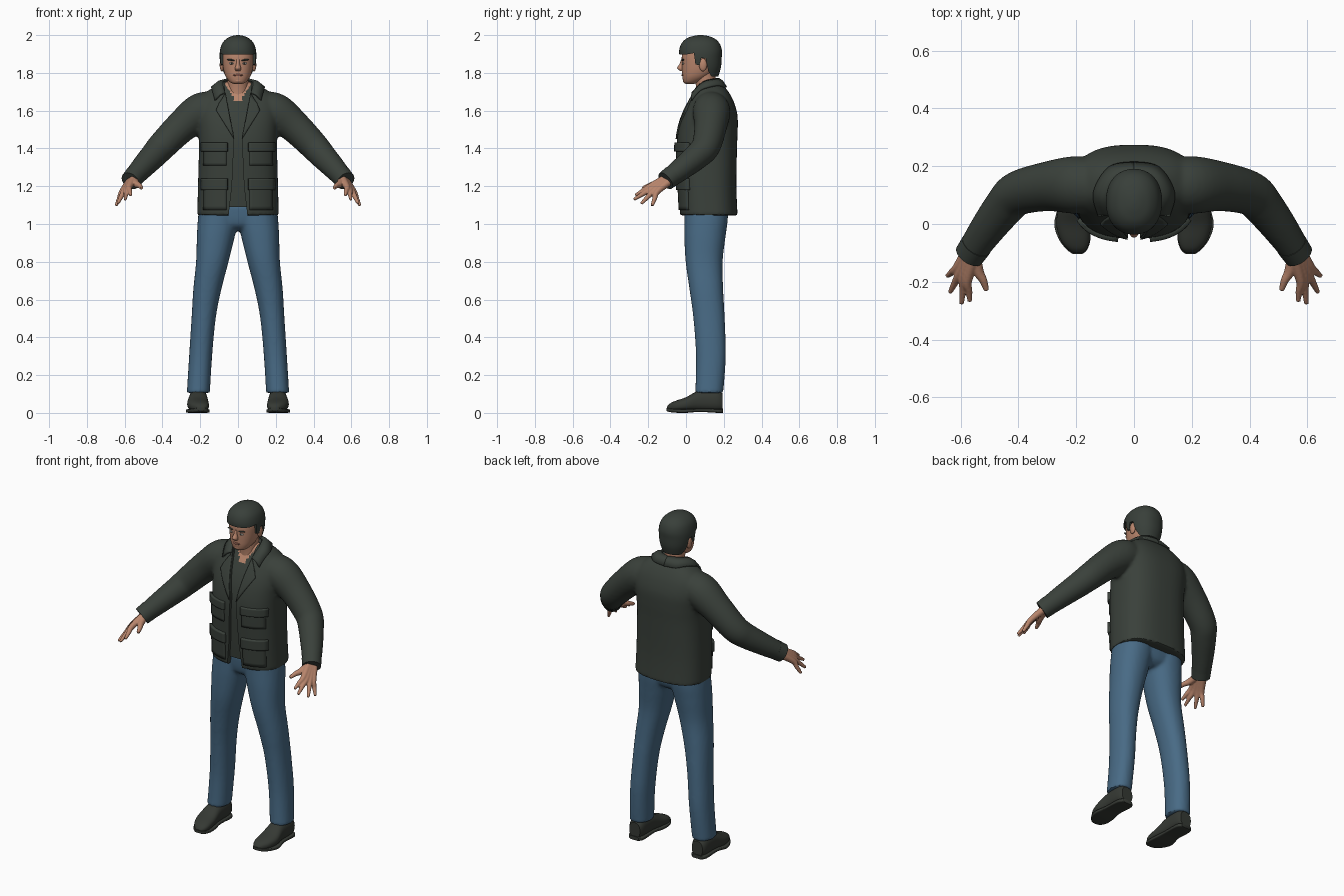
import bpy, bmesh, math
from mathutils import Vector, Matrix, Quaternion
from mathutils.bvhtree import BVHTree

if "Cube" in bpy.data.objects:
    bpy.data.objects.remove(bpy.data.objects["Cube"])


def material(name, r, g, b):
    m = bpy.data.materials.new(name)
    m.use_nodes = True
    m.diffuse_color = (r, g, b, 1)
    bsdf = m.node_tree.nodes["Principled BSDF"]
    bsdf.inputs["Base Color"].default_value = (r, g, b, 1)
    bsdf.inputs["Roughness"].default_value = 0.8
    return m


CLOTH = material("dark_green_cloth", .042, .052, .043)
DENIM = material("blue_denim", .065, .145, .235)
SKIN = material("skin", .48, .235, .15)
HAIR = material("dark_hair", .04, .05, .042)
LEATHER = material("dark_leather", .036, .041, .034)
LIPS = material("lips", .3, .12, .085)
WHITE = material("eye_white", .55, .5, .45)
FLAT = Quaternion()
FORWARD = Vector((0, -1, 0)).to_track_quat('Z', 'Y')


def spline(keys, steps):
    """Smoothly interpolate a list of equal-length tuples."""
    k = [keys[0]] + list(keys) + [keys[-1]]
    out = []
    for i in range(1, len(k) - 2):
        for s in range(steps):
            t = s / steps
            out.append([b + .5 * t * (c - a + t * (2 * a - 5 * b + 4 * c - d + t * (3 * (b - c) + d - a)))
                        for a, b, c, d in zip(*k[i - 1:i + 3])])
    return out + [list(keys[-1])]


def loft(bm, keys, turn=None, side=1, n=32, p=2.0, steps=5):
    """Skin closed rings (x, y, z, rx, ry); without a fixed turn they follow the path."""
    rings = spline([k if len(k) == 5 else (*k, k[3]) for k in keys], steps)
    pts = [Vector((r[0] * side, r[1], r[2])) for r in rings]
    loops = []
    for i, r in enumerate(rings):
        tangent = pts[min(i + 1, len(pts) - 1)] - pts[max(i - 1, 0)]
        q = turn or tangent.to_track_quat('Z', 'Y')
        loop = []
        for j in range(n):
            c, s = math.cos(math.tau * j / n), math.sin(math.tau * j / n)
            u = math.copysign(abs(c) ** (2 / p), c) * r[3]
            v = math.copysign(abs(s) ** (2 / p), s) * r[4]
            loop.append(bm.verts.new(pts[i] + q @ Vector((u, v, 0))))
        loops.append(loop)
    for a, b in zip(loops, loops[1:]):
        for j in range(n):
            bm.faces.new((a[j - 1], a[j], b[j], b[j - 1]))
    bm.faces.new(loops[0])
    bm.faces.new(loops[-1])


def finish(name, bm, mat, mirror=False):
    bmesh.ops.recalc_face_normals(bm, faces=bm.faces)
    me = bpy.data.meshes.new(name)
    bm.to_mesh(me)
    bm.free()
    me.materials.append(mat)
    ob = bpy.data.objects.new(name, me)
    bpy.context.scene.collection.objects.link(ob)
    if mirror:
        ob.modifiers.new("Mirror", 'MIRROR').use_mirror_merge = False
    return ob


def bake(ob, mat):
    bpy.context.view_layer.update()
    deps = bpy.context.evaluated_depsgraph_get()
    me = bpy.data.meshes.new_from_object(ob.evaluated_get(deps))
    ob.modifiers.clear()
    ob.data = me
    if not me.materials:
        me.materials.append(mat)


def fuse(ob, mat, voxel, smooth):
    """Melt overlapping lofts into one skin."""
    m = ob.modifiers.new("Fuse", 'REMESH')
    m.mode, m.voxel_size = 'VOXEL', voxel
    m = ob.modifiers.new("Relax", 'SMOOTH')
    m.factor, m.iterations = .5, smooth
    bake(ob, mat)


def cut(ob, mat, outline, place, lo, hi):
    """Remove an extruded outline from an object."""
    bm = bmesh.new()
    a, b = ([bm.verts.new(place(u, v, d)) for u, v in outline] for d in (lo, hi))
    for j in range(len(a)):
        bm.faces.new((a[j - 1], a[j], b[j], b[j - 1]))
    bm.faces.new(a)
    bm.faces.new(b)
    cutter = finish("cutter", bm, mat)
    cutter.hide_render = True
    m = ob.modifiers.new("Cut", 'BOOLEAN')
    m.operation, m.solver, m.object = 'DIFFERENCE', 'EXACT', cutter
    bake(ob, mat)
    bpy.data.objects.remove(cutter)


def sheet(name, rows, mat, thick):
    bm = bmesh.new()
    grid = [[bm.verts.new(c) for c in row] for row in rows]
    for a, b in zip(grid, grid[1:]):
        for j in range(len(a) - 1):
            bm.faces.new((a[j], a[j + 1], b[j + 1], b[j]))
    ob = finish(name, bm, mat, True)
    m = ob.modifiers.new("Thickness", 'SOLIDIFY')
    m.thickness, m.offset = thick, 0


def blob(name, at, size, mat, mirror=True, tilt=0):
    bm = bmesh.new()
    mx = Matrix.Translation(at) @ Matrix.Rotation(tilt, 4, 'Y') @ Matrix.Diagonal((*size, 1))
    bmesh.ops.create_uvsphere(bm, u_segments=20, v_segments=12, radius=1, matrix=mx)
    finish(name, bm, mat, mirror)


# Jacket body and sleeves
body = [(0, .12, 1.045, .216, .153), (0, .113, 1.2, .212, .154), (0, .11, 1.4, .207, .16),
        (0, .117, 1.5, .21, .157), (0, .128, 1.58, .215, .144), (0, .135, 1.65, .205, .117),
        (0, .135, 1.7, .165, .09), (0, .125, 1.74, .1, .067), (0, .12, 1.757, .07, .052)]
sleeve = [(.12, .13, 1.615, .088), (.2, .135, 1.592, .1), (.3, .13, 1.515, .086), (.4, .107, 1.415, .077),
          (.445, .065, 1.365, .071), (.51, -.02, 1.295, .061), (.566, -.102, 1.232, .051)]
bm = bmesh.new()
loft(bm, body, FLAT, p=2.6, n=48)
for s in (1, -1):
    loft(bm, sleeve, side=s)
jacket = finish("jacket", bm, CLOTH)
fuse(jacket, CLOTH, .01, 5)
skin_tree = BVHTree.FromPolygons([v.co.copy() for v in jacket.data.vertices],
                                 [list(f.vertices) for f in jacket.data.polygons])
half = [(.055, 1), (.032, 1.2), (.02, 1.46), (.068, 1.7), (.068, 1.9)]
cut(jacket, CLOTH, half + [(-x, z) for x, z in reversed(half)], lambda u, v, d: (u, d, v), -.3, .12)


# Lapels, pockets and flaps draped on the jacket front
def plate(name, a, b, c, d, thick):
    rows = []
    for i in range(9):
        row = []
        for j in range(9):
            s, t = i / 8, j / 8
            q = (Vector(a).lerp(Vector(b), s)).lerp(Vector(d).lerp(Vector(c), s), t)
            hit = skin_tree.ray_cast(Vector((q.x, -1, q.y)), Vector((0, 1, 0)))[0]
            row.append((q.x, hit.y if hit else 0, q.y))
        rows.append(row)
    sheet(name, rows, CLOTH, thick)


plate("lapels", (.022, 1.45), (.115, 1.6), (.1, 1.635), (.066, 1.69), .016)
for name, top, bottom, flap in (("chest", 1.43, 1.31, .045), ("hip", 1.24, 1.075, .06)):
    plate(name + "_pockets", (.06, bottom), (.18, bottom), (.18, top), (.06, top), .014)
    plate(name + "_pocket_flaps", (.054, top - flap), (.187, top - flap), (.187, top), (.054, top), .03)

# Collar folded over the shoulders
inner = spline([(0, .172, 1.768), (.055, .15, 1.765), (.08, .09, 1.748), (.068, .035, 1.695)], 6)
outer = spline([(0, .212), (.085, .195), (.138, .11), (.122, .03)], 6)
edge = []
for x, y in outer:
    hit = skin_tree.ray_cast(Vector((x, y, 3)), Vector((0, 0, -1)))[0]
    edge.append(Vector((x, y, hit.z + .006 if hit else 1.7)))
fold = [Vector(a).lerp(b, .5) + Vector((0, 0, .009)) for a, b in zip(inner, edge)]
sheet("collar", [inner, fold, edge], CLOTH, .012)

# Cuffs
bm = bmesh.new()
loft(bm, [(.546, -.073, 1.256, .055), (.57, -.108, 1.228, .052)])
finish("cuffs", bm, CLOTH, True)

# Shirt with an open neck showing skin
bm = bmesh.new()
loft(bm, [(x, y, max(z, 1.09), rx - .018, ry - .018) for x, y, z, rx, ry in body], FLAT, n=96, p=2.6, steps=8)
shirt = finish("shirt", bm, CLOTH)
shirt.data.materials.append(SKIN)
for f in shirt.data.polygons:
    c = f.center
    f.material_index = int(c.y < .13 and c.z > 1.63 + 1.6 * abs(c.x))

# Trousers
leg = [(.21, .123, .105, .061, .074), (.198, .132, .3, .061, .079), (.182, .122, .5, .064, .083),
       (.163, .108, .65, .074, .089), (.136, .096, .8, .086, .098), (.118, .1, .93, .1, .109),
       (.106, .106, 1.02, .107, .115), (.1, .108, 1.1, .104, .115)]
bm = bmesh.new()
for s in (1, -1):
    loft(bm, leg, FLAT, side=s, p=2.2)
loft(bm, [(0, .11, .965, .05, .06), (0, .107, 1, .16, .1), (0, .108, 1.1, .203, .115)], FLAT, p=2.3)
trousers = finish("trousers", bm, DENIM)
fuse(trousers, DENIM, .01, 4)

# Shoes with soles and heels
bm = bmesh.new()
loft(bm, [(.21, .193, .058, .036, .045), (.211, .16, .066, .047, .058), (.211, .07, .064, .05, .054),
          (.212, .0, .046, .057, .037), (.204, -.055, .036, .05, .028), (.197, -.085, .03, .034, .02),
          (.195, -.1, .024, .016, .01)], FORWARD, p=2.4)
finish("shoes", bm, LEATHER, True)
bm = bmesh.new()
loft(bm, [(.21, .197, .011, .03, .011), (.211, .17, .011, .049, .011), (.212, .07, .014, .05, .009),
          (.214, 0, .01, .062, .01), (.205, -.055, .011, .054, .01), (.197, -.09, .015, .034, .01),
          (.195, -.104, .019, .016, .008)], FORWARD, p=5)
finish("soles", bm, LEATHER, True)

# Hands: each finger runs from the wrist through the knuckle
spread = Vector((.6, .7, -.4)).normalized()
wrist, knuckle = Vector((.555, -.085, 1.242)), Vector((.594, -.172, 1.185))
tips = [(.568, -.268, 1.152), (.597, -.276, 1.13), (.637, -.237, 1.108), (.646, -.18, 1.097)]
bm = bmesh.new()
for i, tip in enumerate(tips):
    off = spread * (i - 1.5) * .02
    k, t = knuckle + off, Vector(tip)
    loft(bm, [(*(wrist + off * .5), .023), (*k, .0165), (*k.lerp(t, .5), .0125), (*t, .008)], n=16)
loft(bm, [(*wrist, .022), (.54, -.16, 1.213, .019), (.522, -.195, 1.203, .014), (.51, -.23, 1.19, .009)], n=16)
hands = finish("hands", bm, SKIN)
fuse(hands, SKIN, .004, 2)
hands.modifiers.new("Mirror", 'MIRROR').use_mirror_merge = False

# Head and neck
bm = bmesh.new()
loft(bm, [(0, .02, 1.742, .022, .022), (0, .028, 1.751, .042, .041), (0, .05, 1.777, .063, .069),
          (0, .065, 1.81, .075, .086), (0, .07, 1.85, .081, .092), (0, .072, 1.89, .083, .094),
          (0, .075, 1.93, .08, .088), (0, .075, 1.965, .062, .068), (0, .075, 1.985, .03, .033)],
     FLAT, p=2.25, n=40)
finish("head", bm, SKIN)
bm = bmesh.new()
loft(bm, [(0, .115, 1.62, .062, .06), (0, .108, 1.71, .056, .053), (0, .098, 1.81, .057, .058)], FLAT)
finish("neck", bm, SKIN)

# Hair, trimmed around the face and ears
bm = bmesh.new()
loft(bm, [(0, .087, 1.782, .074, .084), (0, .081, 1.83, .09, .104), (0, .078, 1.88, .097, .111),
          (0, .077, 1.92, .095, .113), (0, .077, 1.957, .083, .1), (0, .077, 1.983, .058, .073),
          (0, .077, 1.996, .028, .036), (0, .077, 2.0, .006, .008)], FLAT, p=2.2, n=40)
hair = finish("hair", bm, HAIR)
cut(hair, HAIR, [(-.3, 1.89), (0, 1.897), (.042, 1.905), (.05, 1.845), (.072, 1.84), (.08, 1.88),
                 (.105, 1.875), (.118, 1.81), (.135, 1.78), (.135, 1.6), (-.3, 1.6)],
    lambda u, v, d: (d, u, v), -.3, .3)

# Face
bm = bmesh.new()
loft(bm, [(0, -.018, 1.87, .009, .008), (0, -.022, 1.848, .0095, .012), (0, -.027, 1.825, .016, .02),
          (0, -.02, 1.811, .013, .012)], FLAT, n=20)
finish("nose", bm, SKIN)
blob("ears", (.085, .09, 1.842), (.012, .021, .034), SKIN)
blob("eyebrows", (.035, -.016, 1.868), (.023, .008, .0045), HAIR, tilt=-.12)
blob("eyes", (.034, -.015, 1.85), (.014, .006, .0055), WHITE)
blob("irises", (.033, -.0185, 1.85), (.0055, .004, .005), HAIR)
blob("lips", (0, -.015, 1.788), (.026, .009, .0065), LIPS, False)
blob("chin", (0, -.001, 1.76), (.026, .016, .015), SKIN, False)

# Smooth shading with crisp borders
bpy.ops.object.select_all(action='DESELECT')
for ob in bpy.context.scene.objects:
    if ob.type == 'MESH':
        ob.select_set(True)
        bpy.context.view_layer.objects.active = ob
bpy.ops.object.shade_smooth_by_angle(angle=math.radians(40))
